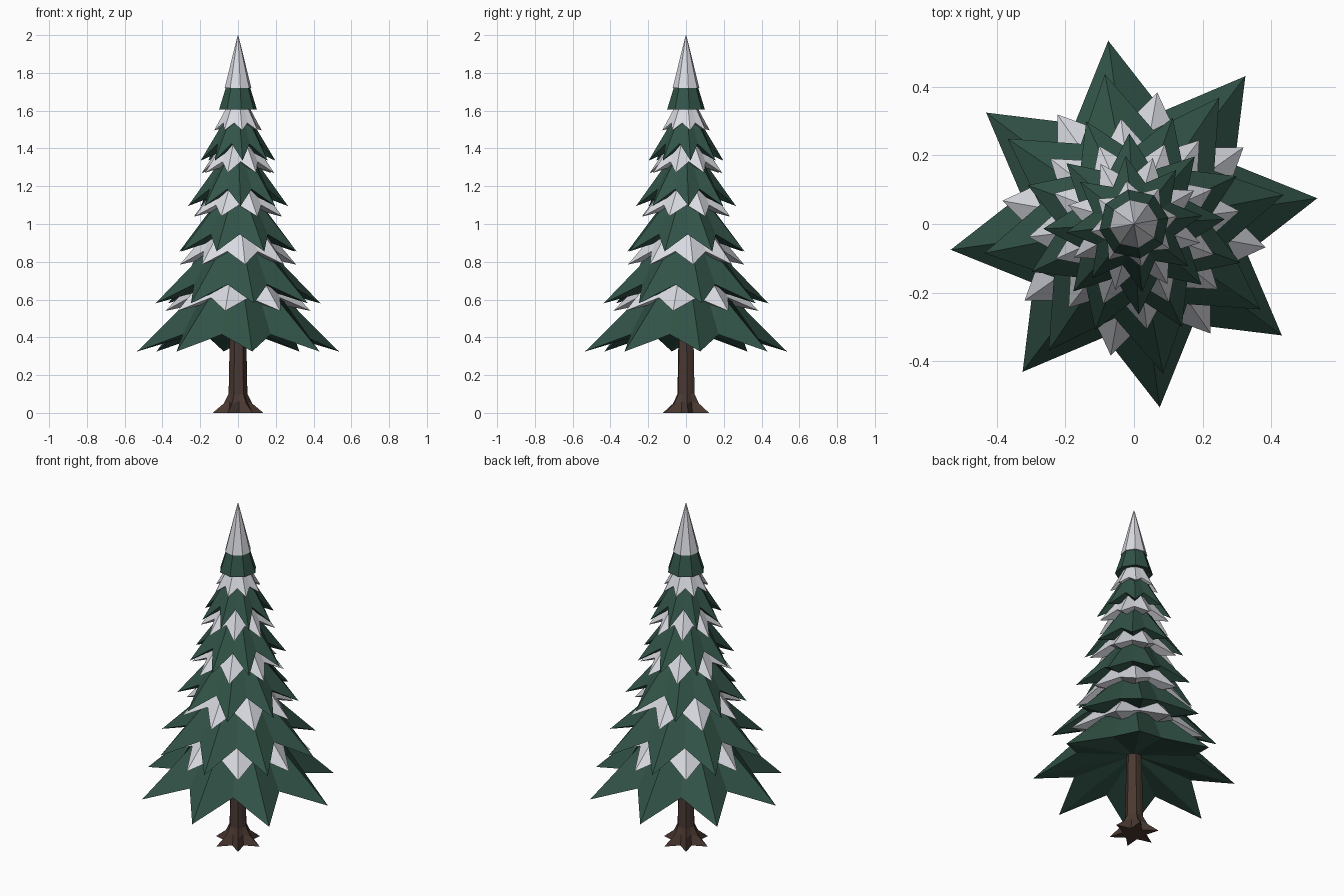
import bpy, bmesh
from math import cos, sin, radians, tau

cube = bpy.data.objects.get("Cube")
if cube:
    bpy.data.objects.remove(cube, do_unlink=True)


def material(name, rgb):
    mat = bpy.data.materials.new(name)
    mat.use_nodes = True
    mat.diffuse_color = (*rgb, 1)
    mat.node_tree.nodes["Principled BSDF"].inputs["Base Color"].default_value = (*rgb, 1)
    return mat


GREEN = material("needle green", (0.032, 0.088, 0.064))
SNOW = material("snow white", (0.70, 0.71, 0.76))
BARK = material("bark brown", (0.068, 0.040, 0.031))


def star_loft(name, mat, points, turn, rings, low, high):
    """Loft star rings (tip radius, tip z, notch radius, notch z), bottom to top."""
    bm = bmesh.new()
    count = points * 2
    loops = []
    for tip_r, tip_z, notch_r, notch_z in rings:
        loop = []
        for i in range(count):
            a = radians(turn) + tau * i / count
            r, z = (notch_r, notch_z) if i % 2 else (tip_r, tip_z)
            loop.append(bm.verts.new((r * cos(a), r * sin(a), z)))
        loops.append(loop)
    bottom = bm.verts.new((0, 0, low))
    top = bm.verts.new((0, 0, high))
    for i in range(count):
        j = (i + 1) % count
        for a, b in zip(loops, loops[1:]):
            bm.faces.new((a[i], a[j], b[j], b[i]))
        bm.faces.new((bottom, loops[0][j], loops[0][i]))
        bm.faces.new((top, loops[-1][i], loops[-1][j]))
    mesh = bpy.data.meshes.new(name)
    bm.to_mesh(mesh)
    bm.free()
    mesh.materials.append(mat)
    obj = bpy.data.objects.new(name, mesh)
    bpy.context.collection.objects.link(obj)
    return obj


def tier(name, mat, turn, tip_r, tip_z, notch, rise, top_r, top_z, hollow):
    """A ring of drooping pointed boughs with a hollow underside."""
    rings = [(tip_r, tip_z, tip_r * notch, tip_z + rise),
             (top_r, top_z, top_r, top_z)]
    star_loft(name, mat, 8, turn, rings, tip_z + hollow, top_z + 0.03)


# Needle tiers: turn, tip radius, tip height, notch ratio, notch rise, top radius, top height, hollow
boughs = [
    (8, 0.54, 0.325, 0.63, 0.09, 0.20, 0.66, 0.16),
    (11, 0.445, 0.58, 0.63, 0.10, 0.16, 0.87, 0.12),
    (25, 0.33, 0.855, 0.65, 0.09, 0.12, 1.11, 0.10),
    (3, 0.265, 1.095, 0.63, 0.09, 0.09, 1.34, 0.10),
    (7, 0.20, 1.335, 0.62, 0.09, 0.065, 1.56, 0.09),
]
for n, spec in enumerate(boughs, 1):
    tier(f"needle_tier_{n}", GREEN, *spec)

# Snow tiers, their points showing in the gaps of the needles above
drifts = [
    (35, 0.39, 0.54, 0.68, 0.07, 0.15, 0.79, 0.08),
    (7, 0.31, 0.785, 0.68, 0.07, 0.11, 1.02, 0.07),
    (24, 0.25, 1.04, 0.68, 0.06, 0.08, 1.25, 0.06),
    (29, 0.20, 1.27, 0.66, 0.06, 0.06, 1.47, 0.06),
    (10, 0.128, 1.495, 0.72, 0.04, 0.06, 1.62, 0.04),
]
for n, spec in enumerate(drifts, 1):
    tier(f"snow_tier_{n}", SNOW, *spec)

# Crown collar and snowy peak
star_loft("needle_collar", GREEN, 4, 10,
          [(0.102, 1.605, 0.102, 1.605), (0.066, 1.72, 0.066, 1.72)], 1.63, 1.75)
star_loft("snow_peak", SNOW, 4, 10,
          [(0.072, 1.72, 0.072, 1.72), (0.004, 1.99, 0.004, 1.99)], 1.72, 2.0)

# Trunk with flared roots
star_loft("trunk", BARK, 6, 5,
          [(0.135, 0.0, 0.06, 0.0), (0.075, 0.05, 0.052, 0.06),
           (0.05, 0.10, 0.045, 0.10), (0.042, 0.50, 0.038, 0.50)], 0.0, 0.52)
